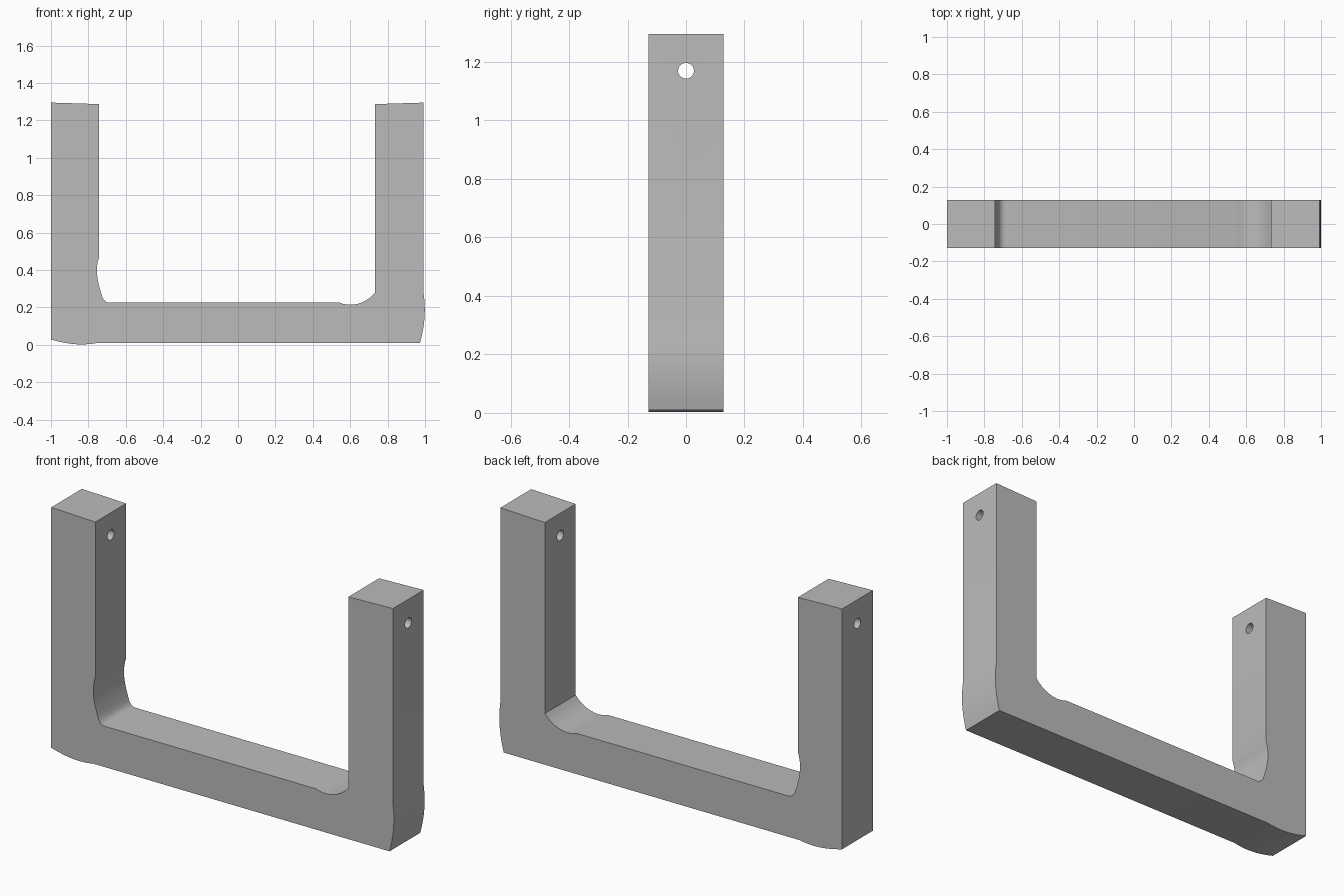
import bpy, bmesh, math
from mathutils import Vector
from mathutils.geometry import interpolate_bezier

cube = bpy.data.objects.get("Cube")
if cube:
    bpy.data.objects.remove(cube)

HALF_DEPTH = 0.128

grey = bpy.data.materials.new("plain_grey")
grey.use_nodes = True
colour = (0.5, 0.5, 0.5, 1)
grey.diffuse_color = colour
grey.node_tree.nodes["Principled BSDF"].inputs["Base Color"].default_value = colour


def arc(a, b, c, d, steps=10):
    """Curved stretch of the outline from a to d, pulled towards b and c."""
    pts = interpolate_bezier(*[Vector((x, 0, z)) for x, z in (a, b, c, d)], steps + 1)
    return [(p.x, p.z) for p in pts]


# Outline of the bracket, seen from the front
outline = [(-1, 1.295), (-0.742, 1.287)]
outline += arc((-0.742, 0.47), (-0.765, 0.41), (-0.755, 0.34), (-0.722, 0.248))
outline += arc((-0.722, 0.248), (-0.715, 0.237), (-0.705, 0.225), (-0.685, 0.225), 4)[1:]
outline += arc((0.545, 0.225), (0.60, 0.20), (0.685, 0.218), (0.733, 0.28))
outline += [(0.733, 1.287), (0.993, 1.295)]
outline += arc((0.993, 0.27), (1.005, 0.18), (0.998, 0.10), (0.973, 0.01))
outline += arc((-0.752, 0.01), (-0.83, -0.004), (-0.90, 0.0), (-1, 0.028))

# Bracket body: two uprights joined by a bar, extruded through its depth
bm = bmesh.new()
face = bm.faces.new([bm.verts.new((x, -HALF_DEPTH, z)) for x, z in outline])
extruded = bmesh.ops.extrude_face_region(bm, geom=[face])["geom"]
bmesh.ops.translate(bm, vec=(0, 2 * HALF_DEPTH, 0),
                    verts=[v for v in extruded if isinstance(v, bmesh.types.BMVert)])
bmesh.ops.recalc_face_normals(bm, faces=bm.faces)
mesh = bpy.data.meshes.new("bracket")
bm.to_mesh(mesh)
bm.free()
bracket = bpy.data.objects.new("bracket", mesh)
bpy.context.collection.objects.link(bracket)
mesh.materials.append(grey)

# Pin hole drilled across both uprights
bpy.ops.mesh.primitive_cylinder_add(vertices=32, radius=0.027, depth=3,
                                    location=(0, 0, 1.17),
                                    rotation=(0, math.pi / 2, 0))
drill = bpy.context.object
drill.name = "pin_hole_cutter"
drill.data.materials.append(grey)
drill.hide_render = True
cut = bracket.modifiers.new("pin_hole", "BOOLEAN")
cut.operation = "DIFFERENCE"
cut.solver = "EXACT"
cut.object = drill

# Apply the cut and remove the cutter
bpy.ops.object.select_all(action="DESELECT")
bracket.select_set(True)
bpy.context.view_layer.objects.active = bracket
bpy.ops.object.modifier_apply(modifier=cut.name)
bpy.data.objects.remove(drill)
bpy.ops.object.shade_smooth_by_angle(angle=math.radians(25))
